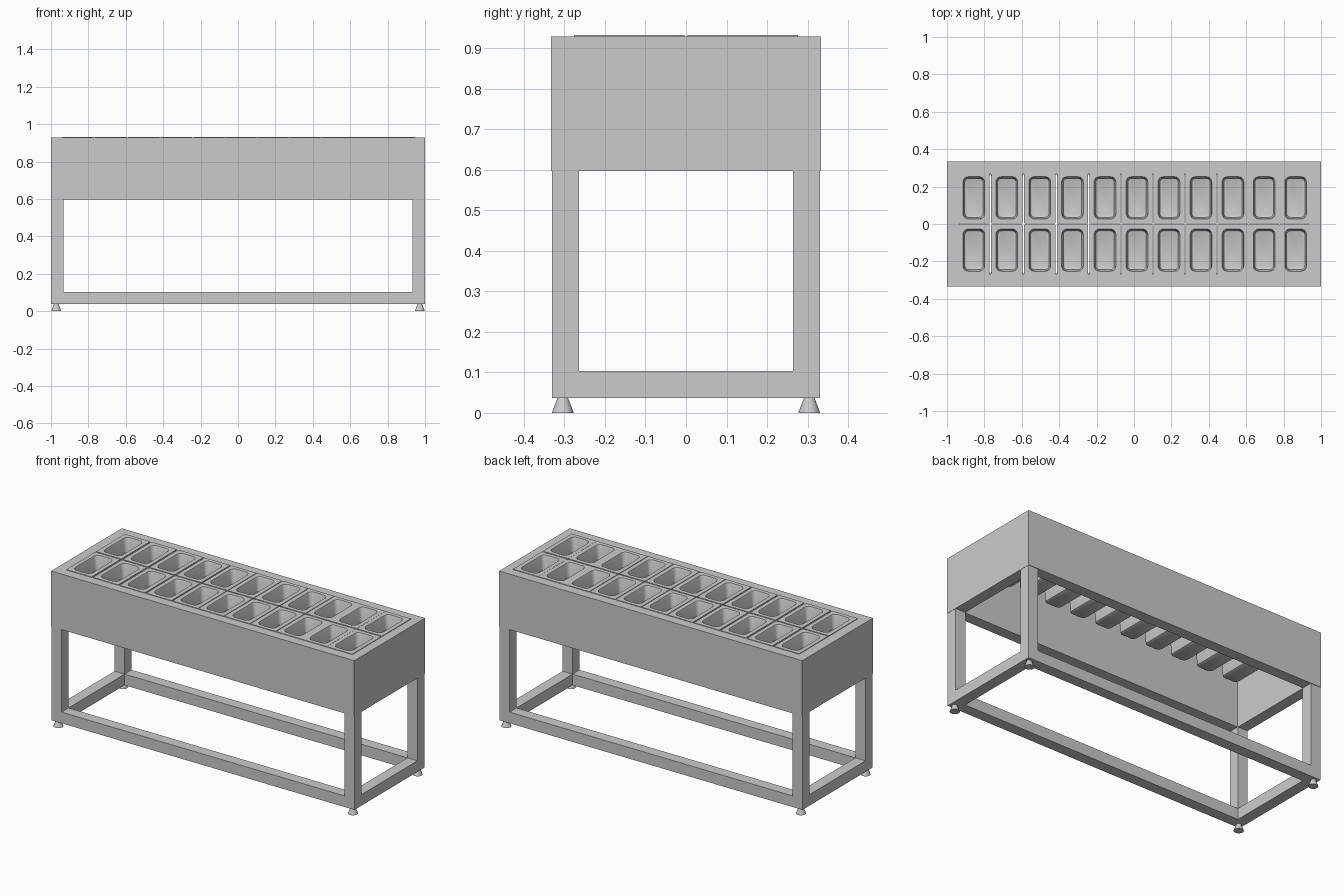
import bpy, bmesh, math

if "Cube" in bpy.data.objects:
    bpy.data.objects.remove(bpy.data.objects["Cube"])

HX, HY = 1.0, 0.333          # half length and half depth of the counter
Z_FOOT, Z_APRON, Z_TOP = 0.037, 0.597, 0.928
T = 0.066                    # tube width of the frame


def mesh_object(name, bm, smooth=False):
    bmesh.ops.recalc_face_normals(bm, faces=bm.faces)
    me = bpy.data.meshes.new(name)
    bm.to_mesh(me)
    bm.free()
    ob = bpy.data.objects.new(name, me)
    bpy.context.collection.objects.link(ob)
    if smooth:
        bpy.ops.object.select_all(action='DESELECT')
        ob.select_set(True)
        bpy.context.view_layer.objects.active = ob
        bpy.ops.object.shade_smooth_by_angle(angle=math.radians(35))
    return ob


def box(name, x0, x1, y0, y1, z0, z1):
    bm = bmesh.new()
    bmesh.ops.create_cube(bm, size=1)
    for v in bm.verts:
        v.co.x = x0 + (v.co.x + 0.5) * (x1 - x0)
        v.co.y = y0 + (v.co.y + 0.5) * (y1 - y0)
        v.co.z = z0 + (v.co.z + 0.5) * (z1 - z0)
    return mesh_object(name, bm)


def ring_frame(name, hx, hy, t, z0, z1):
    """Rectangular ring with walls of thickness t."""
    bm = bmesh.new()
    corners = [(-1, -1), (1, -1), (1, 1), (-1, 1)]
    loops = [[bm.verts.new((sx * (hx - d), sy * (hy - d), z)) for sx, sy in corners]
             for d, z in ((0, z0), (0, z1), (t, z1), (t, z0))]
    for a, b in zip(loops, loops[1:] + loops[:1]):
        for i in range(4):
            j = (i + 1) % 4
            bm.faces.new((a[i], a[j], b[j], b[i]))
    return mesh_object(name, bm)


def rounded_loop(bm, hx, hy, r, z, n=5):
    verts = []
    for k, (sx, sy) in enumerate([(1, 1), (-1, 1), (-1, -1), (1, -1)]):
        for i in range(n + 1):
            a = math.pi / 2 * (k + i / n)
            verts.append(bm.verts.new((sx * (hx - r) + r * math.cos(a),
                                       sy * (hy - r) + r * math.sin(a), z)))
    return verts


def pan(name):
    """Shallow rounded pan with a flat rim; z = 0 is the counter top."""
    bm = bmesh.new()
    profile = [  # half x, half y, corner radius, z
        (0.043, 0.098, 0.016, -0.083), (0.049, 0.104, 0.021, -0.080),
        (0.051, 0.106, 0.023, -0.073), (0.055, 0.110, 0.026, -0.002),
        (0.058, 0.113, 0.028, 0.004), (0.0835, 0.1365, 0.003, 0.004),
        (0.0835, 0.1365, 0.003, 0.0005), (0.058, 0.113, 0.028, 0.0005),
        (0.053, 0.108, 0.024, -0.074), (0.051, 0.106, 0.022, -0.082),
        (0.044, 0.099, 0.017, -0.086)]
    loops = [rounded_loop(bm, *p) for p in profile]
    for a, b in zip(loops, loops[1:]):
        for i in range(len(a)):
            j = (i + 1) % len(a)
            bm.faces.new((a[i], a[j], b[j], b[i]))
    bm.faces.new(loops[0])
    bm.faces.new(loops[-1])
    return mesh_object(name, bm, smooth=True)


# Counter body: deep open apron around the pan well
ring_frame("counter_body", HX, HY, T, Z_APRON, Z_TOP)

# Lower frame, legs and feet
ring_frame("bottom_frame", HX - 0.001, HY - 0.003, T, Z_FOOT, Z_FOOT + T)
for sx, side in ((-1, "left"), (1, "right")):
    for sy, end in ((-1, "front"), (1, "back")):
        xs = sorted((sx * (HX - 0.001), sx * (HX - 0.001 - T)))
        ys = sorted((sy * (HY - 0.003), sy * (HY - 0.003 - T)))
        box(f"{end}_{side}_leg", *xs, *ys, Z_FOOT + T, Z_APRON)
        bm = bmesh.new()
        bmesh.ops.create_cone(bm, cap_ends=True, segments=24,
                              radius1=0.027, radius2=0.013, depth=Z_FOOT)
        foot = mesh_object(f"{end}_{side}_foot", bm, smooth=True)
        foot.location = (sx * 0.972, sy * 0.304, Z_FOOT / 2)

# Two rows of pans; the left columns sit slightly further apart
columns = [-0.856, -0.680, -0.504, -0.329, -0.155, 0.016,
           0.187, 0.358, 0.529, 0.696, 0.864]
first = pan("pan")
for row, y in enumerate((-0.14, 0.14)):
    for col, x in enumerate(columns):
        ob = first
        if row or col:
            ob = first.copy()
            bpy.context.collection.objects.link(ob)
        ob.name = f"pan_row{row + 1}_{col + 1}"
        ob.location = (x, y, Z_TOP)
